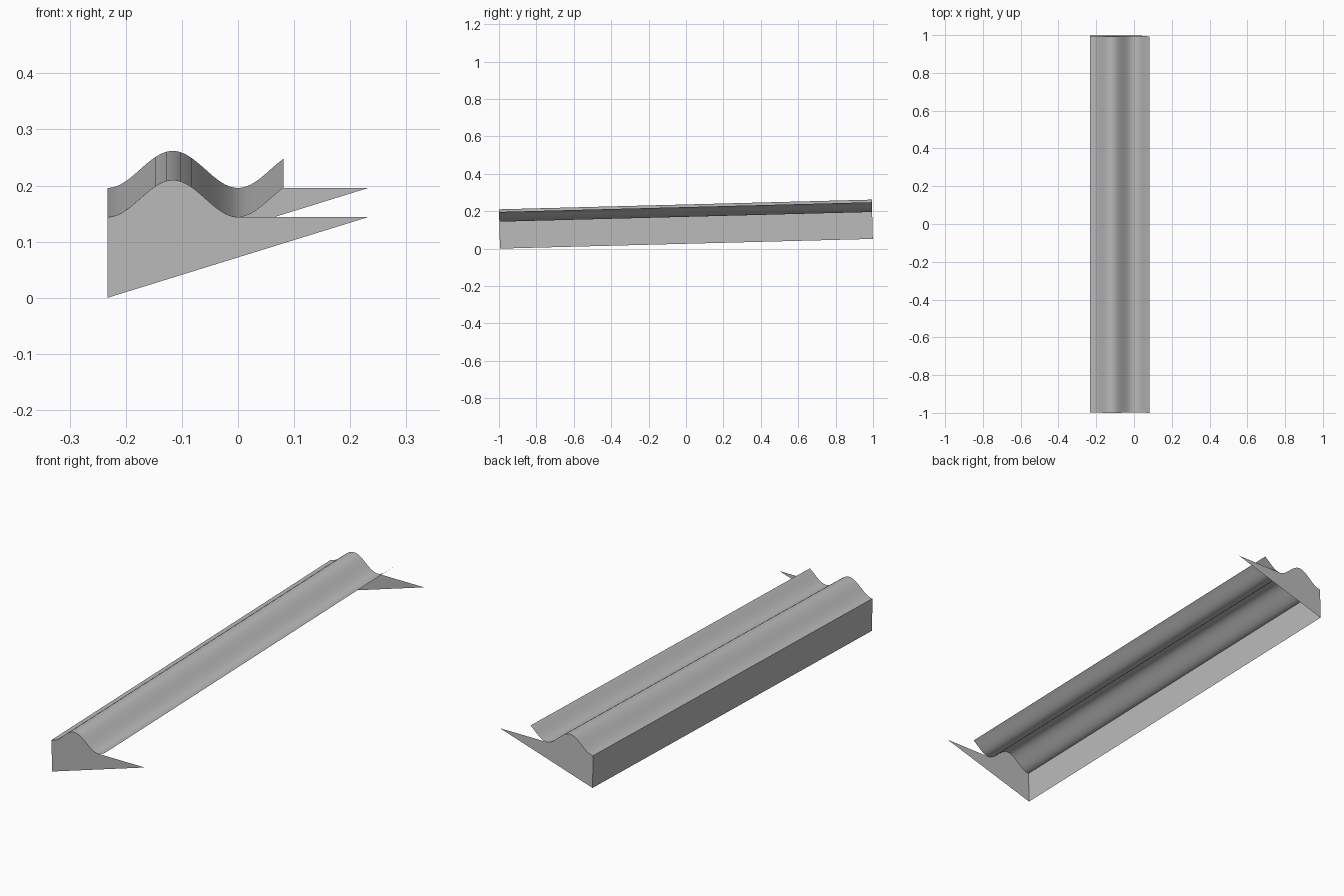
import bpy
import bmesh
import math
from mathutils import Matrix

if "Cube" in bpy.data.objects:
    bpy.data.objects.remove(bpy.data.objects["Cube"], do_unlink=True)

HALF = 0.2325          # half width, also the wave period
ROOF_END = 0.081       # free edge of the roof
LENGTH = 1.994
EAVE = 0.144           # height of the wave troughs
RISE = 0.066           # trough to crest
STEPS = 48

grey = bpy.data.materials.new("plain grey")
grey.use_nodes = True
colour = (0.5, 0.5, 0.5, 1)
grey.diffuse_color = colour
grey.node_tree.nodes["Principled BSDF"].inputs["Base Color"].default_value = colour

# The whole shed tilts up gently towards the back
tilt = Matrix.Translation((0, -0.9945, 0)) @ Matrix.Rotation(math.atan(0.026), 4, "X")


def wave(x_end):
    """Points of the rippled roof line from the wall to x_end."""
    pts = []
    for i in range(STEPS + 1):
        x = -HALF + (x_end + HALF) * i / STEPS
        pts.append((x, EAVE + RISE * (1 - math.cos(2 * math.pi * x / HALF)) / 2))
    return pts


def finish(name, bm, smooth=False):
    bm.transform(tilt)
    mesh = bpy.data.meshes.new(name)
    bm.to_mesh(mesh)
    bm.free()
    mesh.materials.append(grey)
    for face in mesh.polygons:
        face.use_smooth = smooth
    bpy.context.collection.objects.link(bpy.data.objects.new(name, mesh))


def sheet(name, profile, smooth=False):
    """Open profile in x and z, drawn out along the length."""
    bm = bmesh.new()
    rows = [[bm.verts.new((x, y, z)) for x, z in profile] for y in (0, LENGTH)]
    for i in range(len(profile) - 1):
        bm.faces.new((rows[0][i], rows[0][i + 1], rows[1][i + 1], rows[1][i]))
    finish(name, bm, smooth)


def panel(name, y, outline):
    bm = bmesh.new()
    bm.faces.new([bm.verts.new((x, y, z)) for x, z in outline])
    finish(name, bm)


# Rippled roof and the long side wall
sheet("rippled_roof", wave(ROOF_END), smooth=True)
sheet("long_wall", [(-HALF, EAVE), (-HALF, 0)])

# End panels: wall corner, wave, then a long pointed tip
outline = [(-HALF, 0)] + wave(0) + [(HALF, EAVE)]
panel("front_panel", 0, list(reversed(outline)))
panel("back_panel", LENGTH, outline)
